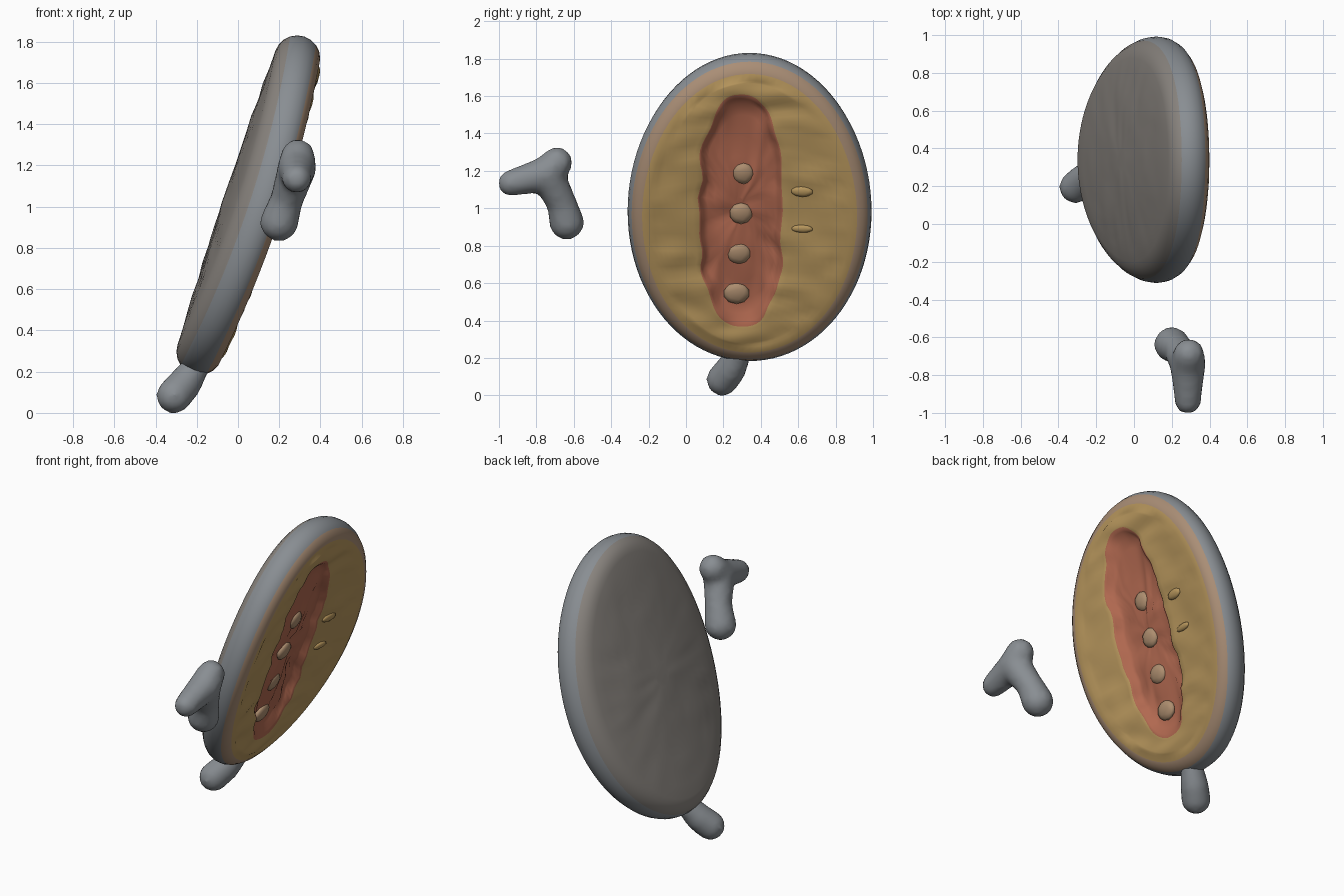
import bpy, bmesh, math
from mathutils import Vector, noise

if "Cube" in bpy.data.objects:
    bpy.data.objects.remove(bpy.data.objects["Cube"])

TILT = math.radians(18.4)
CENTRE = Vector((0.05, 0.34, 1.007))
S, C = math.sin(TILT), math.cos(TILT)
BEND = 0.17          # the sides curl forward


def place(u, v, n):
    """Slice coordinates (across, along, out of the cut face) to world."""
    n += BEND * u * u
    return CENTRE + Vector((v * S + n * C, u, v * C - n * S))


def material(name, rgb):
    m = bpy.data.materials.new(name)
    m.diffuse_color = (*rgb, 1)
    m.use_nodes = True
    m.node_tree.nodes["Principled BSDF"].inputs["Base Color"].default_value = m.diffuse_color
    return m


SKIN = material("skin", (0.25, 0.23, 0.21))
RIM = material("rim", (0.25, 0.27, 0.29))
EDGE = material("edge", (0.40, 0.27, 0.18))
FLESH = material("flesh", (0.48, 0.31, 0.11))
RED = material("red", (0.44, 0.14, 0.08))
SEED = material("seed", (0.42, 0.27, 0.16))


def finish(name, bm, mats):
    bmesh.ops.recalc_face_normals(bm, faces=bm.faces)
    me = bpy.data.meshes.new(name)
    bm.to_mesh(me)
    bm.free()
    for m in mats:
        me.materials.append(m)
    ob = bpy.data.objects.new(name, me)
    bpy.context.collection.objects.link(ob)
    for p in me.polygons:
        p.use_smooth = True
    return ob


def power(x, e):
    return math.copysign(abs(x) ** e, x)


# Fruit slice: rings (centre u, centre v, radius u, radius v, height, material, roughness, squareness)
rings = []
for k in range(1, 9):
    f = k / 9
    rings.append((0, 0, 0.54 * f, 0.75 * f, -0.124 + 0.012 * f * f, 0, 0.006, 1))
for k in range(11):
    a = math.radians(-90 + 18 * k)
    r = 0.112
    mat = 0 if k < 4 else 1 if k < 8 else 2 if k < 10 else 3
    rings.append((0, 0, 0.54 + r * math.cos(a), 0.75 + r * math.cos(a),
                  r * math.sin(a), mat, 0, 1))
cu, cv, ru, rv = -0.045, 0.02, 0.225, 0.655
for k in range(1, 10):
    f = k / 9
    rings.append((cu * f, cv * f, 0.54 + (ru - 0.54) * f, 0.75 + (rv - 0.75) * f,
                  0.112 + 0.008 * math.sin(f * math.pi / 2), 3, 0.016, 1 - 0.2 * f))
for f, h in ((0.96, 0.114), (0.9, 0.085), (0.8, 0.076), (0.62, 0.076),
             (0.45, 0.08), (0.25, 0.082), (0.1, 0.082)):
    rings.append((cu, cv, ru * f, rv * f, h, 4, 0.025, 0.8))

N = 96
bm = bmesh.new()
loops = []
for u0, v0, a, b, h, mat, rough, square in rings:
    loop = []
    for i in range(N):
        t = 2 * math.pi * i / N
        u, v = u0 + a * power(math.cos(t), square), v0 + b * power(math.sin(t), square)
        if mat == 4 or (mat == 3 and a < 0.3):
            u += 0.03 * noise.noise(Vector((u * 3, v * 7, 2)))
        n = h + rough * noise.noise(Vector((u * 5, v * 11, 0)))
        loop.append(bm.verts.new(place(u, v, n)))
    loops.append(loop)
for k in range(len(loops) - 1):
    for i in range(N):
        j = (i + 1) % N
        f = bm.faces.new((loops[k][i], loops[k][j], loops[k + 1][j], loops[k + 1][i]))
        f.material_index = rings[k + 1][5]
bm.faces.new(loops[0])
bm.faces.new(loops[-1]).material_index = 4
finish("fruit_slice", bm, (SKIN, RIM, EDGE, FLESH, RED))


def lumps(name, spots, mat):
    """Small flattened mounds on the cut face: (u, v, n, size u, size v, size n)."""
    b = bmesh.new()
    for u, v, n, su, sv, sn in spots:
        made = bmesh.ops.create_icosphere(b, subdivisions=2, radius=1)["verts"]
        for q in made:
            q.co = place(u + q.co.x * su, v + q.co.y * sv, n + q.co.z * sn)
    return finish(name, b, (mat,))


# Seeds down the hollow, and flecks of flesh beside it
lumps("seeds", [(-0.07 + 0.012 * k, -0.46 + 0.225 * k, 0.078, 0.07 - 0.004 * k, 0.06, 0.025)
                for k in range(4)], SEED)
lumps("flesh_flecks", [(0.28, 0.13, 0.116, 0.06, 0.03, 0.016),
                       (0.28, -0.08, 0.116, 0.06, 0.022, 0.014)], FLESH)


def blob(name, limbs, mat, voxel=0.022):
    """Rounded limbs, each from (point, radius) to (point, radius), fused together."""
    b = bmesh.new()
    for (p, r), (q, s) in limbs:
        for k in range(9):
            f = k / 8
            made = bmesh.ops.create_icosphere(b, subdivisions=3, radius=r + (s - r) * f)["verts"]
            bmesh.ops.translate(b, verts=made, vec=Vector(p).lerp(Vector(q), f))
    ob = finish(name, b, (mat,))
    m = ob.modifiers.new("fuse", "REMESH")
    m.mode, m.voxel_size, m.use_smooth_shade = "VOXEL", voxel, True
    m = ob.modifiers.new("soften", "SMOOTH")
    m.iterations = 4
    return ob


# Stem under the slice
blob("stem", [(((-0.31, 0.195, 0.083), 0.087), ((-0.26, 0.24, 0.14), 0.083)),
              (((-0.26, 0.24, 0.14), 0.083), ((-0.20, 0.285, 0.23), 0.066))], RIM)

# Loose three-ended twig beside the slice
joint = ((0.285, -0.745, 1.185), 0.095)
blob("loose_twig", [(((0.285, -0.935, 1.135), 0.071), joint),
                    (joint, ((0.29, -0.69, 1.245), 0.083)),
                    (joint, ((0.235, -0.665, 1.03), 0.08)),
                    (((0.235, -0.665, 1.03), 0.08), ((0.2, -0.638, 0.925), 0.094))], RIM)
